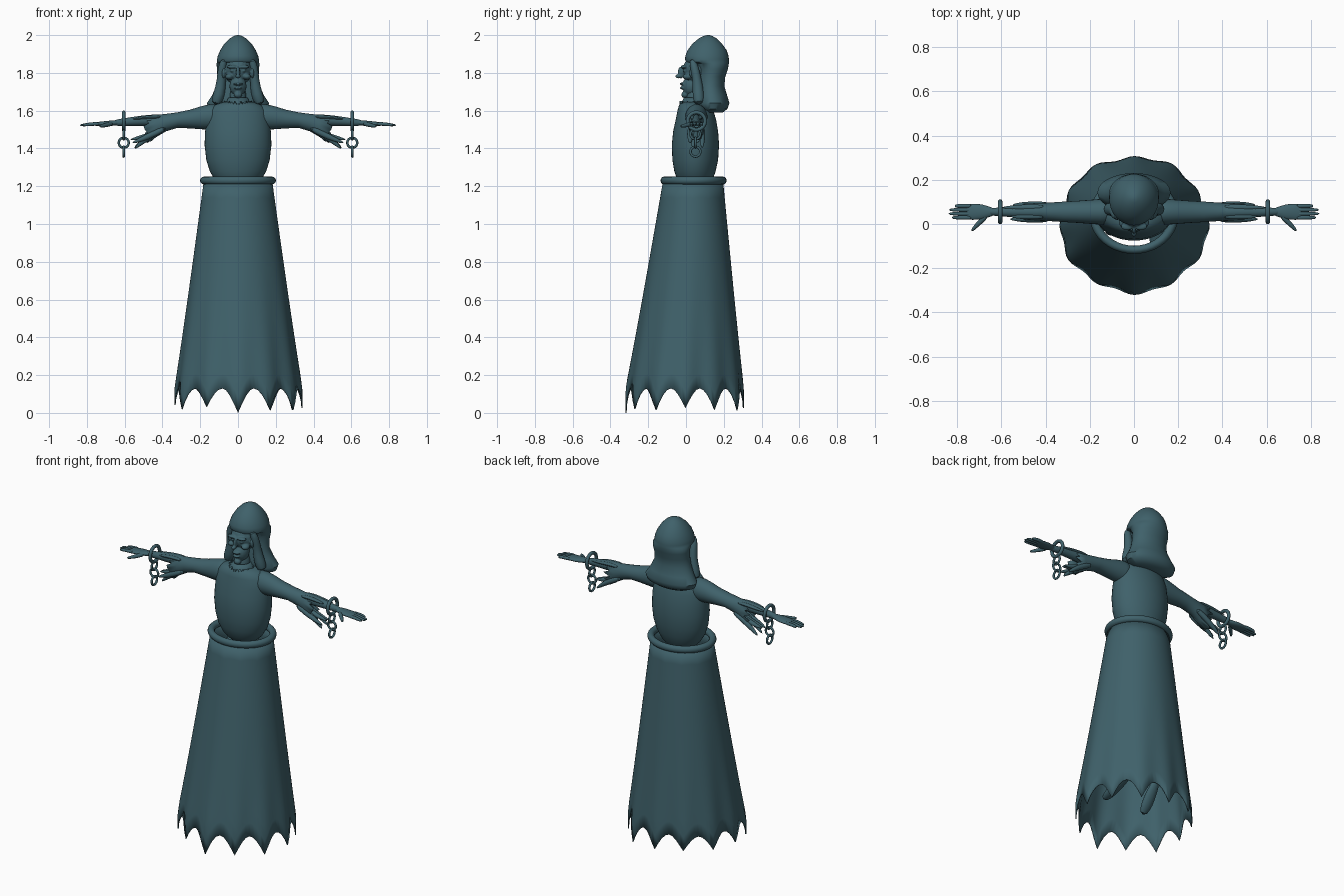
import bpy, bmesh, random
from math import sin, cos, pi
from mathutils import Matrix, Vector

cube = bpy.data.objects.get("Cube")
if cube:
    bpy.data.objects.remove(cube, do_unlink=True)
random.seed(4)

mat = bpy.data.materials.new("dark_teal")
mat.use_nodes = True
TEAL = (0.05, 0.12, 0.145, 1)
mat.diffuse_color = TEAL
mat.node_tree.nodes["Principled BSDF"].inputs["Base Color"].default_value = TEAL
parts = []


def finish(ob, mirror=False):
    ob.data.materials.clear()
    ob.data.materials.append(mat)
    if mirror:
        ob.modifiers.new("mirror", "MIRROR")
    parts.append(ob)
    return ob


def from_bmesh(name, bm, mirror=False):
    bmesh.ops.recalc_face_normals(bm, faces=bm.faces)
    me = bpy.data.meshes.new(name)
    bm.to_mesh(me)
    bm.free()
    ob = bpy.data.objects.new(name, me)
    bpy.context.collection.objects.link(ob)
    return finish(ob, mirror)


def loft(name, rings, caps=True, mirror=False):
    """Skin a list of equal-length closed rings."""
    bm = bmesh.new()
    rows = [[bm.verts.new(p) for p in r] for r in rings]
    n = len(rows[0])
    for a, b in zip(rows, rows[1:]):
        for i in range(n):
            j = (i + 1) % n
            bm.faces.new((a[i], a[j], b[j], b[i]))
    if caps:
        bm.faces.new(rows[0])
        bm.faces.new(rows[-1])
    return from_bmesh(name, bm, mirror)


def flat_ring(z, hw, yf, yb, n=40):
    cy, ry = (yf + yb) / 2, (yb - yf) / 2
    return [(hw * sin(2 * pi * i / n), cy - ry * cos(2 * pi * i / n), z) for i in range(n)]


def side_ring(x, zc, ry, rz, y=0.055, n=24, jag=0):
    return [(x + jag * random.uniform(-1, 1), y + ry * cos(2 * pi * i / n),
             zc + rz * sin(2 * pi * i / n)) for i in range(n)]


def tube(name, pts, radii, mirror=False, n=14, flat=1.0):
    """Rounded limb swept through points."""
    pts = [Vector(p) for p in pts]
    rings = []
    for k, p in enumerate(pts):
        d = (pts[min(k + 1, len(pts) - 1)] - pts[max(k - 1, 0)]).normalized()
        ref = Vector((0, 0, 1)) if abs(d.z) < 0.8 else Vector((0, 1, 0))
        u = d.cross(ref).normalized()
        v = u.cross(d)
        rings.append([p + radii[k] * (u * cos(2 * pi * i / n) + v * flat * sin(2 * pi * i / n))
                      for i in range(n)])
    ob = loft(name, rings, True, mirror)
    ob.modifiers.new("round", "SUBSURF").levels = 1
    return ob


def torus(name, loc, major, minor, rot=(0, 0, 0), scale=(1, 1, 1), mirror=False):
    bpy.ops.mesh.primitive_torus_add(location=loc, rotation=rot, major_radius=major,
                                     minor_radius=minor, major_segments=40, minor_segments=12)
    ob = bpy.context.object
    ob.name = name
    ob.scale = scale
    ob.data.transform(ob.matrix_basis)
    ob.matrix_basis = Matrix()
    return finish(ob, mirror)


# Skirt with torn hem
TEETH, STEPS = 12, 8
N = TEETH * STEPS
tips = [0.0] + [random.uniform(0.01, 0.05) for _ in range(TEETH - 1)]
hem, wave = [], []
for i in range(N):
    k = int((i + STEPS / 2) // STEPS) % TEETH
    off = abs(((i + STEPS / 2) % STEPS) - STEPS / 2) / (STEPS / 2)
    hem.append(tips[k] + (0.13 - tips[k]) * sin(off * pi / 2))
    wave.append(cos(off * pi))
rings = []
for s in range(15):
    f = s / 14
    row = []
    for i in range(N):
        a = 2 * pi * i / N
        z = 1.22 + (hem[i] - 1.22) * f
        g = min(1, (1.22 - z) / 1.09)
        fold = 1 + 0.022 * g ** 3 * wave[i] + 0.015 * g * sin(5 * a + 1)
        rx, ry, cy = 0.182 + 0.15 * g, 0.16 + 0.147 * g, 0.037 - 0.04 * g
        row.append((rx * fold * sin(a), cy - ry * fold * cos(a), z))
    rings.append(row)
skirt = loft("skirt", rings, caps=False)
skirt.modifiers.new("cloth", "SOLIDIFY").thickness = 0.006

# Waist hoop
torus("waist_hoop", (0, 0.04, 1.23), 0.18, 0.021, scale=(1, 0.87, 1))

# Torso
loft("torso", [flat_ring(*s) for s in [
    (1.20, 0.09, -0.02, 0.12), (1.23, 0.12, -0.045, 0.14), (1.28, 0.15, -0.062, 0.157),
    (1.34, 0.168, -0.072, 0.17), (1.42, 0.177, -0.075, 0.175), (1.49, 0.174, -0.068, 0.17),
    (1.55, 0.168, -0.055, 0.16), (1.60, 0.155, -0.045, 0.145), (1.63, 0.125, -0.037, 0.13),
    (1.645, 0.08, -0.02, 0.11)]])
tube("neck", [(0, 0.05, 1.6), (0, 0.045, 1.66), (0, 0.045, 1.73)], [0.06, 0.042, 0.045])

# Frayed collar
collar = []
for r, z, jag in ((0.05, 1.67, 0), (0.06, 1.65, 0), (0.075, 1.638, 0.014)):
    collar.append([(r * sin(pi * i / 14), 0.04 - r * cos(pi * i / 14),
                    z + (jag if i % 2 else -jag)) for i in range(28)])
loft("frayed_collar", collar, caps=False).modifiers.new("cloth", "SOLIDIFY").thickness = 0.005

# Gaunt face, fused from rounded masses
bm = bmesh.new()


def mass(loc, size):
    for sx in ((1, -1) if loc[0] else (1,)):
        m = Matrix.Translation((loc[0] * sx, loc[1], loc[2])) @ Matrix.Diagonal((*size, 1))
        bmesh.ops.create_uvsphere(bm, u_segments=20, v_segments=12, radius=1, matrix=m)


mass((0, 0.07, 1.815), (0.076, 0.088, 0.08))       # skull
mass((0, 0.03, 1.73), (0.045, 0.05, 0.055))        # jaw
mass((0, -0.005, 1.684), (0.022, 0.02, 0.018))     # chin
mass((0, -0.026, 1.802), (0.01, 0.018, 0.032))     # nose bridge
mass((0, -0.04, 1.782), (0.013, 0.017, 0.011))     # nose tip
mass((0.03, -0.01, 1.832), (0.03, 0.018, 0.010))   # brows
mass((0.03, -0.006, 1.812), (0.012, 0.012, 0.009))  # eyes
mass((0.046, 0.008, 1.78), (0.022, 0.026, 0.016))  # cheekbones
mass((0, -0.016, 1.742), (0.026, 0.018, 0.008))    # upper lip
mass((0, -0.014, 1.720), (0.022, 0.018, 0.008))    # lower lip
mass((0.076, 0.035, 1.80), (0.01, 0.018, 0.028))   # ears
face = from_bmesh("face", bm)
rm = face.modifiers.new("fuse", "REMESH")
rm.mode, rm.voxel_size, rm.use_smooth_shade = "VOXEL", 0.004, True
sm = face.modifiers.new("soften", "SMOOTH")
sm.factor, sm.iterations = 0.5, 2

# Hood with overhanging brim, and the curtains framing the face
loft("hood", [flat_ring(*s) for s in [
    (1.59, 0.11, 0.09, 0.195), (1.61, 0.155, 0.065, 0.22), (1.64, 0.165, 0.055, 0.23),
    (1.68, 0.138, 0.055, 0.218), (1.73, 0.115, 0.055, 0.203), (1.78, 0.109, 0.06, 0.208),
    (1.82, 0.112, 0.06, 0.222), (1.85, 0.113, 0.04, 0.227), (1.857, 0.112, 0.002, 0.227),
    (1.872, 0.111, -0.006, 0.227), (1.89, 0.107, -0.003, 0.225), (1.92, 0.094, 0.008, 0.215),
    (1.955, 0.072, 0.035, 0.19), (1.982, 0.045, 0.067, 0.163), (1.996, 0.02, 0.095, 0.138),
    (2.0, 0.006, 0.11, 0.123)]])
tube("hood_curtain", [(0.07, 0.03, 1.875), (0.086, 0.045, 1.83), (0.087, 0.06, 1.76),
                      (0.098, 0.065, 1.69), (0.12, 0.07, 1.63)],
     [0.016, 0.023, 0.024, 0.032, 0.03], mirror=True)

# Sleeves, torn open at the wrist
sleeve = loft("sleeve", [side_ring(*s) for s in [
    (0.08, 1.565, 0.06, 0.068), (0.15, 1.567, 0.058, 0.067), (0.2, 1.562, 0.054, 0.06),
    (0.25, 1.556, 0.05, 0.05), (0.32, 1.55, 0.046, 0.041), (0.38, 1.537, 0.042, 0.046),
    (0.43, 1.52, 0.04, 0.058)]]
    + [side_ring(0.48, 1.50, 0.038, 0.07, jag=0.025)], caps=False, mirror=True)
sleeve.modifiers.new("cloth", "SOLIDIFY").thickness = 0.005

# Hanging sleeve rags
for k in range(5):
    y = 0.022 + 0.016 * k
    drop = random.uniform(-0.012, 0.018)
    tube("sleeve_rag_low", [(0.38, y, 1.51), (0.45, y, 1.475), (0.51, y, 1.445 + drop),
                            (0.56 + drop, y, 1.42 + drop * 2)],
         [0.016, 0.018, 0.015, 0.004], mirror=True, n=8)
for k in range(3):
    y = 0.035 + 0.02 * k
    tube("sleeve_rag_top", [(0.40, y, 1.565), (0.47, y, 1.567), (0.53, y, 1.56),
                            (0.56 + 0.02 * k, y, 1.556)],
         [0.014, 0.015, 0.013, 0.003], mirror=True, n=8, flat=0.7)

# Forearm, hand, fingers and thumb
tube("forearm", [(0.35, 0.055, 1.55), (0.45, 0.055, 1.55), (0.54, 0.055, 1.545),
                 (0.62, 0.055, 1.538), (0.66, 0.055, 1.535)],
     [0.032, 0.032, 0.026, 0.019, 0.017], mirror=True)
loft("palm", [side_ring(*s) for s in [
    (0.63, 1.537, 0.014, 0.012), (0.655, 1.535, 0.024, 0.014), (0.69, 1.532, 0.034, 0.014),
    (0.73, 1.53, 0.036, 0.012), (0.755, 1.528, 0.033, 0.009)]], mirror=True)
for k, tip in enumerate((0.825, 0.84, 0.838, 0.81)):
    y = 0.029 + 0.0175 * k
    tube("finger", [(0.73, y, 1.53), (0.77, y, 1.53), (0.80, y, 1.526), (tip, y, 1.522)],
         [0.011, 0.01, 0.009, 0.006], mirror=True, n=10)
tube("thumb", [(0.665, 0.04, 1.533), (0.69, 0.015, 1.526), (0.715, -0.01, 1.52),
               (0.735, -0.032, 1.517)], [0.012, 0.013, 0.01, 0.006], mirror=True, n=10)

# Shackles and broken chains
torus("shackle", (0.605, 0.055, 1.545), 0.046, 0.010, rot=(0, pi / 2, 0), mirror=True)
for k, z in enumerate((1.475, 1.43, 1.383)):
    turn = (pi / 2, 0, 0) if k == 1 else (0, pi / 2, 0)
    torus("chain_link", (0.605, 0.05, z), 0.026, 0.0065, rot=turn, mirror=True)

# Legs and dangling feet inside the skirt
for side, x, heel, toe in (("left", 0.1, (0.05, 0.265), (-0.14, 0.2)),
                           ("right", -0.1, (0.06, 0.28), (-0.05, 0.14))):
    tube(side + "_leg", [(x * 0.7, 0.05, 1.25), (x * 0.9, 0.04, 0.75), (x, heel[0], heel[1])],
         [0.06, 0.045, 0.03])
    h, t = Vector((x, *heel)), Vector((x * 1.05, *toe))
    h += (h - t) * 0.15
    tube(side + "_foot", [h, h.lerp(t, 0.25), h.lerp(t, 0.7), t],
         [0.022, 0.032, 0.038, 0.022], flat=0.65)

# Smooth shading with sharp edges kept
bpy.ops.object.select_all(action="DESELECT")
for ob in parts:
    ob.select_set(True)
bpy.context.view_layer.objects.active = parts[0]
bpy.ops.object.shade_smooth_by_angle(angle=0.8)
